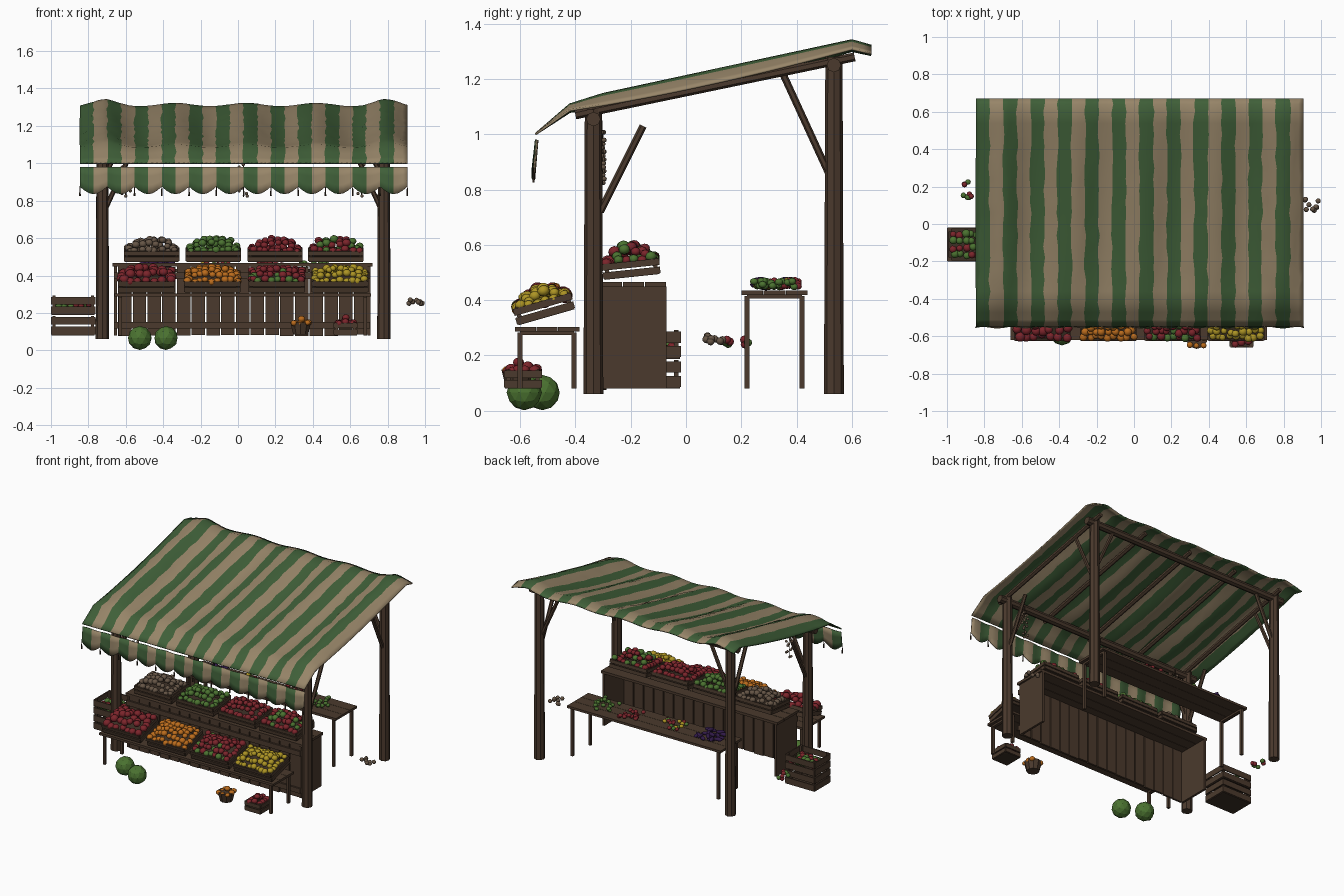
import bpy, bmesh, math, random
from mathutils import Matrix, Vector

random.seed(4)
if "Cube" in bpy.data.objects:
    bpy.data.objects.remove(bpy.data.objects["Cube"])

COLOURS = {
    "canopy_green": (0.05, 0.115, 0.04), "canopy_tan": (0.31, 0.235, 0.14),
    "wood": (0.07, 0.042, 0.026), "red": (0.20, 0.018, 0.024),
    "orange": (0.50, 0.15, 0.012), "yellow": (0.42, 0.30, 0.018),
    "leaf_green": (0.07, 0.17, 0.03), "purple": (0.03, 0.01, 0.065),
    "earthy_brown": (0.13, 0.09, 0.06), "dark_wood": (0.045, 0.028, 0.018),
}
NAMES = list(COLOURS)
MATS = []
for n, c in COLOURS.items():
    m = bpy.data.materials.new(n)
    m.use_nodes = True
    m.diffuse_color = (*c, 1)
    bsdf = m.node_tree.nodes["Principled BSDF"]
    bsdf.inputs["Base Color"].default_value = (*c, 1)
    bsdf.inputs["Roughness"].default_value = 0.9
    MATS.append(m)


def finish(bm, name, smooth=False):
    me = bpy.data.meshes.new(name)
    for f in bm.faces:
        f.smooth = smooth
    bm.to_mesh(me)
    bm.free()
    for m in MATS:
        me.materials.append(m)
    ob = bpy.data.objects.new(name, me)
    bpy.context.scene.collection.objects.link(ob)
    return ob


def paint(verts, mat):
    for f in {f for v in verts for f in v.link_faces}:
        f.material_index = NAMES.index(mat)


def box(bm, centre, size, M=Matrix(), mat="wood"):
    T = M @ Matrix.Translation(centre) @ Matrix.Diagonal((*size, 1))
    paint(bmesh.ops.create_cube(bm, size=1, matrix=T)["verts"], mat)


def pole(bm, a, b, r1, r2=None, sides=8, mat="wood"):
    a, b = Vector(a), Vector(b)
    T = Matrix.Translation((a + b) / 2) @ (b - a).to_track_quat("Z", "Y").to_matrix().to_4x4()
    paint(bmesh.ops.create_cone(bm, cap_ends=True, segments=sides, radius1=r1, radius2=r2 or r1,
                                depth=(b - a).length, matrix=T)["verts"], mat)


def ball(bm, p, r, mat, stretch=(1, 1, 1), M=Matrix()):
    spin = Matrix.Rotation(random.uniform(0, 6), 4, "Z")
    T = M @ Matrix.Translation(p) @ spin @ Matrix.Diagonal((*stretch, 1))
    paint(bmesh.ops.create_icosphere(bm, subdivisions=2, radius=r, matrix=T)["verts"], mat)


def crate(name, loc, size, tilt=0.0, rows=2):
    w, d, h = size
    M = Matrix.Translation(loc) @ Matrix.Rotation(math.radians(tilt), 4, "X")
    bm = bmesh.new()
    box(bm, (0, 0, 0.005), (w, d, 0.01), M, "dark_wood")
    for sx in (-1, 1):
        for sy in (-1, 1):
            box(bm, (sx * (w / 2 - 0.012), sy * (d / 2 - 0.012), h / 2), (0.016, 0.016, h), M)
    slat = h / rows * 0.78
    for k in range(rows):
        z = h * (k + 0.5) / rows
        for s in (-1, 1):
            box(bm, (0, s * d / 2, z), (w, 0.008, slat), M)
            box(bm, (s * w / 2, 0, z), (0.008, d, slat), M)
    finish(bm, name)
    return M


def heap(name, M, w, d, z0, rise, r, mats):
    # jittered rows of produce forming a mound
    bm = bmesh.new()
    nx, ny = max(2, int(w / (1.6 * r))), max(2, int(d / (1.6 * r)))
    for i in range(nx):
        for j in range(ny):
            u, v = 2 * i / (nx - 1) - 1, 2 * j / (ny - 1) - 1
            p = (u * (w / 2 - r) + random.uniform(-.4, .4) * r,
                 v * (d / 2 - r) + random.uniform(-.4, .4) * r,
                 z0 + rise * (1 - u ** 4) * (1 - v * v) + random.uniform(-.4, .4) * r)
            ball(bm, p, r * random.uniform(.85, 1.15), random.choice(mats), (1, 1, .88), M)
    finish(bm, name, True)


# Timber frame: posts, beams, rafters, braces
POST_X, FRONT_Y, BACK_Y = (-0.725, 0.78), -0.335, 0.535
bm = bmesh.new()
for x, s in zip(POST_X, (1, -1)):
    pole(bm, (x, FRONT_Y, 0.06), (x, FRONT_Y, 1.09), 0.036, 0.031)
    pole(bm, (x, BACK_Y, 0.06), (x, BACK_Y, 1.28), 0.036, 0.031)
    pole(bm, (x, -0.31, 0.72), (x, -0.155, 1.03), 0.013, sides=6)
    pole(bm, (x, 0.52, 0.85), (x, 0.35, 1.22), 0.013, sides=6)
    for y, z in ((FRONT_Y, 1.05), (BACK_Y, 1.23)):
        pole(bm, (x, y, z - 0.33), (x + s * 0.15, y, z), 0.013, sides=6)
finish(bm, "posts_and_braces")
bm = bmesh.new()
for y, z in ((FRONT_Y, 1.055), (BACK_Y, 1.25)):
    pole(bm, (-0.79, y, z), (0.845, y, z), 0.026)
RAFTERS = [-0.71 + 0.375 * k for k in range(5)]
for x in RAFTERS:
    pole(bm, (x, -0.40, 1.07), (x, 0.61, 1.28), 0.016, sides=6)
finish(bm, "beams_and_rafters")

# Striped cloth canopy draped over the rafters
X0, X1, STRIPES, SUB = -0.845, 0.905, 24, 3
COLS = STRIPES * SUB
PROFILE = [(-0.545, 1.0), (-0.42, 1.095), (0.60, 1.315), (0.67, 1.295)]


def cloth_z(x, y):
    for (ya, za), (yb, zb) in zip(PROFILE, PROFILE[1:]):
        if y <= yb + 1e-6:
            z = za + (zb - za) * (y - ya) / (yb - ya)
            break
    t = (y + 0.545) / 1.215
    ripple = 0.5 + 0.5 * math.cos(math.tau * (x + 0.71) / 0.375)
    ends = max(0, 1 - min(abs(x + 0.71), abs(x - 0.79)) / 0.12)
    sag = math.sin(math.pi * t)
    return z + min(1, t * 5) * (0.012 * ripple + 0.022 * ends - 0.008) - 0.03 * sag * (1 - ripple)


def striped_sheet(name, rows, point, thickness):
    bm = bmesh.new()
    grid = [[bm.verts.new(point(X0 + (X1 - X0) * i / COLS, j, i)) for i in range(COLS + 1)]
            for j in range(rows)]
    for j in range(rows - 1):
        for i in range(COLS):
            f = bm.faces.new((grid[j][i], grid[j][i + 1], grid[j + 1][i + 1], grid[j + 1][i]))
            f.material_index = (i // SUB) % 2
    ob = finish(bm, name, True)
    mod = ob.modifiers.new("thickness", "SOLIDIFY")
    mod.thickness, mod.offset = thickness, 0


ROWS_Y = [-0.545, -0.51, -0.47, -0.42] + [-0.42 + 0.06 * k for k in range(1, 18)] + [0.64, 0.67]


def canopy_point(x, j, i):
    wobble = random.uniform(-.006, .006) if 0 < i < COLS else 0
    return (x + wobble, ROWS_Y[j], cloth_z(x, ROWS_Y[j]))


def valance_point(x, j, i):
    scallop = abs(math.sin(math.pi * i / (2 * SUB)))
    low = 0.875 - 0.04 * scallop
    return (x, -0.54 - 0.004 * j + 0.004 * math.sin(i), 0.98 + (low - 0.98) * j / 3)


striped_sheet("canopy", len(ROWS_Y), canopy_point, 0.008)
striped_sheet("valance", 4, valance_point, 0.005)
bm = bmesh.new()
for k in range(13):
    x = X0 + (X1 - X0) * k / 12
    pole(bm, (x, -0.552, 0.88), (x, -0.552, 0.825), 0.002, 0.005, 5, "dark_wood")
finish(bm, "valance_tassels")

# Counter: open-backed box clad with upright planks
bm = bmesh.new()
for k in range(17):
    w = 1.34 / 17
    box(bm, (-0.645 + w * (k + 0.5), -0.295, 0.265 + random.uniform(-.005, .005)),
        (w - 0.007, 0.014, 0.37))
for x in (-0.655, 0.70):
    box(bm, (x, -0.185, 0.265), (0.016, 0.23, 0.37))
for k in range(3):
    box(bm, (0.025, -0.27 + 0.08 * k, 0.457), (1.39, 0.077, 0.018))
for z in (0.135, 0.40):
    box(bm, (0.022, -0.308, z), (1.37, 0.012, 0.035))
finish(bm, "counter")


def table(name, x0, x1, y0, y1, top):
    bm = bmesh.new()
    xc, yc, d = (x0 + x1) / 2, (y0 + y1) / 2, y1 - y0
    for k in range(3):
        box(bm, (xc, y0 + d * (k + .5) / 3, top - 0.008), (x1 - x0, d / 3 - 0.002, 0.016))
    for x in (x0 + 0.03, x1 - 0.03):
        for y in (y0 + 0.02, y1 - 0.02):
            box(bm, (x, y, (top + 0.06) / 2), (0.018, 0.018, top - 0.1))
        box(bm, (x, yc, top - 0.022), (0.02, d - 0.04, 0.014))
    finish(bm, name)


table("front_display_table", -0.66, 0.71, -0.62, -0.385, 0.303)
table("back_table", -0.58, 0.63, 0.20, 0.44, 0.435)

# Tilted produce crates, two rows of four
FRONT = [(-0.49, ["red"]), (-0.137, ["orange"]), (0.208, ["red", "red", "leaf_green"]), (0.545, ["yellow"])]
REAR = [(-0.462, ["earthy_brown"]), (-0.132, ["leaf_green"]), (0.198, ["red"]),
        (0.523, ["red", "red", "leaf_green"])]
for k, (x, mats) in enumerate(FRONT):
    M = crate(f"front_crate_{k + 1}", (x, -0.505, 0.338), (0.295, 0.21, 0.065), 16)
    heap(f"front_produce_{k + 1}", M, 0.30, 0.21, 0.062, 0.04, 0.024 if k == 0 else 0.02, mats)
for k, (x, mats) in enumerate(REAR):
    M = crate(f"rear_crate_{k + 1}", (x, -0.195, 0.484), (0.288, 0.2, 0.06), 6)
    heap(f"rear_produce_{k + 1}", M, 0.28, 0.2, 0.06, 0.05, 0.02, mats)

# Loose vegetables on the back table
bm = bmesh.new()
for x, mats in ((0.41, ["leaf_green"]), (0.19, ["red"]), (-0.12, ["red", "yellow", "leaf_green"]),
                (-0.42, ["purple"])):
    long = 2.2 if mats[0] == "purple" else 1.1
    for k in range(20):
        p = (x + random.uniform(-.08, .08), 0.325 + random.uniform(-.08, .08), random.uniform(.448, .472))
        ball(bm, p, 0.014, random.choice(mats), (long, 1, 0.9))
finish(bm, "back_table_vegetables", True)

# Stacked crates at the side
for k, z in enumerate((0.08, 0.188)):
    M = crate(f"stacked_crate_{k + 1}", (-0.882, -0.11, z), (0.23, 0.175, 0.104))
heap("stacked_crate_greens", M, 0.2, 0.15, 0.05, 0.015, 0.02, ["leaf_green", "leaf_green", "red"])

# Small containers in front of the stall
M = crate("small_box", (0.575, -0.59, 0.08), (0.12, 0.13, 0.07))
heap("small_box_fruit", M, 0.12, 0.13, 0.065, 0.025, 0.02, ["red"])
bm = bmesh.new()
pole(bm, (0.335, -0.61, 0.085), (0.335, -0.61, 0.15), 0.042, 0.058, 10)
finish(bm, "round_basket")
heap("round_basket_fruit", Matrix.Translation((0.335, -0.61, 0.145)), 0.11, 0.11, 0, 0.025, 0.018, ["orange"])

# Melons
bm = bmesh.new()
for x, y in ((-0.525, -0.52), (-0.385, -0.585)):
    ball(bm, (x, y, 0.066), 0.064, "leaf_green")
finish(bm, "melons")

# Bunches beside the stall and strings hanging from the front beam
bm = bmesh.new()
for k in range(9):
    ball(bm, (random.uniform(.88, .985), random.uniform(.07, .14), random.uniform(.25, .27)),
         0.014, "earthy_brown")
    ball(bm, (random.uniform(-.915, -.87), random.uniform(.13, .225), random.uniform(.24, .26)),
         0.015, random.choice(["red", "red", "leaf_green"]))
finish(bm, "side_bunches", True)
bm = bmesh.new()
for x in (-0.6, 0.03, 0.66):
    pole(bm, (x, -0.305, 1.05), (x, -0.305, 0.82), 0.003, sides=5)
    for k in range(14):
        ball(bm, (x + random.uniform(-.025, .025), -0.305 + random.uniform(-.01, .01), 0.825 + 0.014 * k),
             0.009, "earthy_brown")
finish(bm, "hanging_strings", True)
